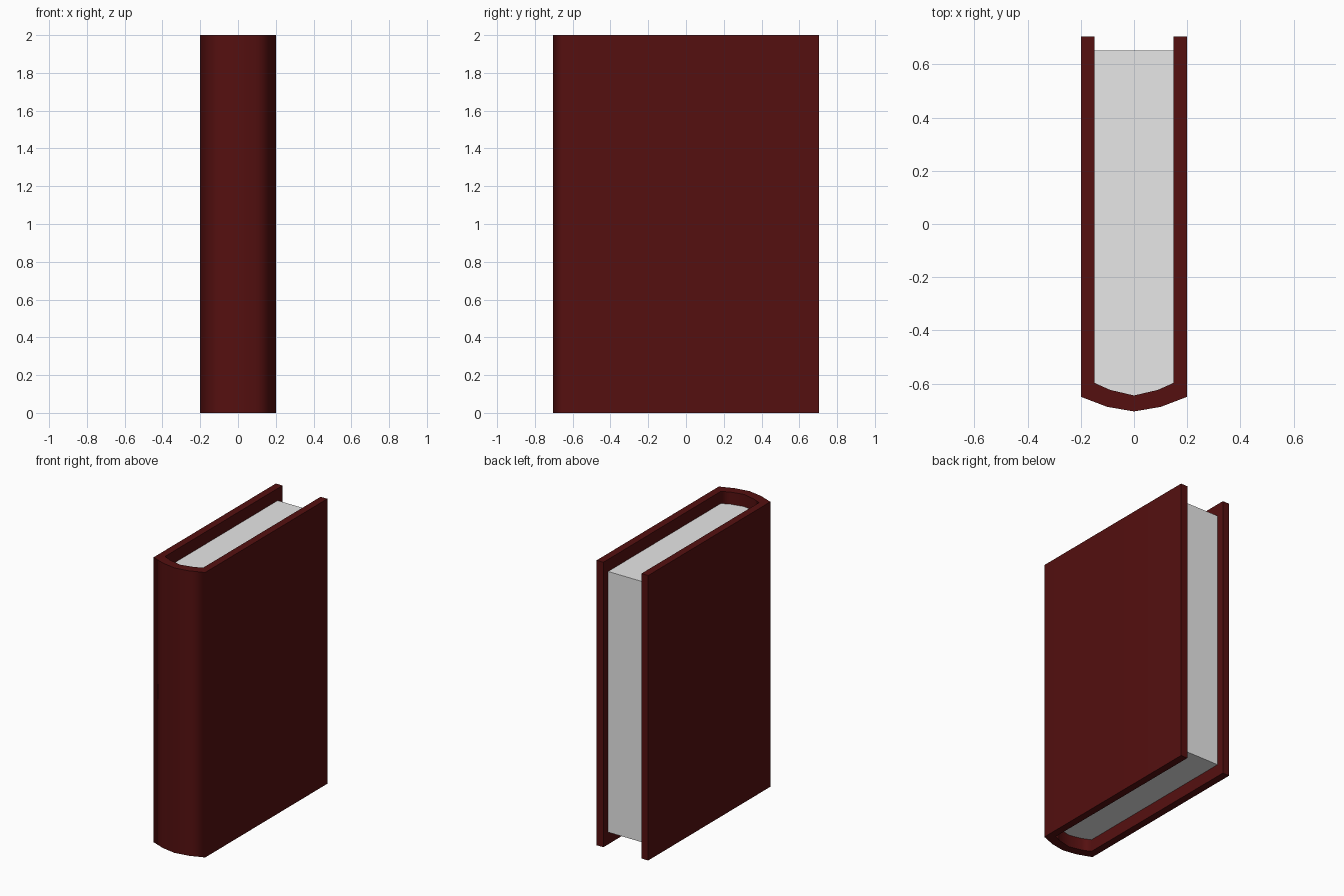
import bpy
import bmesh
from math import radians

cube = bpy.data.objects.get("Cube")
if cube:
    bpy.data.objects.remove(cube, do_unlink=True)


def make_material(name, colour):
    mat = bpy.data.materials.new(name)
    mat.use_nodes = True
    mat.diffuse_color = colour
    mat.node_tree.nodes["Principled BSDF"].inputs["Base Color"].default_value = colour
    return mat


def mirrored(half):
    """Complete a half outline (ending on the centre line) across x = 0."""
    return half + [(-x, y) for x, y in reversed(half[:-1])]


def extrude_outline(name, outline, z_low, z_high, mat):
    """Extrude a closed plan outline upwards into a solid."""
    bm = bmesh.new()
    base = bm.faces.new([bm.verts.new((x, y, z_low)) for x, y in outline])
    result = bmesh.ops.extrude_face_region(bm, geom=[base], use_keep_orig=True)
    top = [v for v in result["geom"] if isinstance(v, bmesh.types.BMVert)]
    bmesh.ops.translate(bm, verts=top, vec=(0, 0, z_high - z_low))
    bmesh.ops.recalc_face_normals(bm, faces=bm.faces)
    mesh = bpy.data.meshes.new(name)
    bm.to_mesh(mesh)
    bm.free()
    mesh.shade_smooth()
    mesh.set_sharp_from_angle(angle=radians(80))
    mesh.materials.append(mat)
    obj = bpy.data.objects.new(name, mesh)
    bpy.context.collection.objects.link(obj)
    # Keep the large boards flat while the spine rounds into them
    weighted = obj.modifiers.new("Flat boards", "WEIGHTED_NORMAL")
    weighted.keep_sharp = True
    return obj


# Plan outlines, from the open edge round the spine
BACK = 0.705
outer = mirrored([(0.2, BACK), (0.2, -0.65), (0.1, -0.688), (0, -BACK)])
inner = mirrored([(0.148, BACK), (0.148, -0.598), (0.09, -0.624), (0, -0.645)])
page_back = 0.652
page_outline = [(x, min(y, page_back)) for x, y in inner]

dark_red = make_material("dark red cloth", (0.09, 0.005, 0.005, 1))
paper = make_material("paper", (0.8, 0.8, 0.8, 1))

# Cover: both boards and the rounded spine in one wrap
extrude_outline("cover", outer + inner[::-1], 0, 2, dark_red)

# Page block, set in from the cover's top, bottom and open edge
extrude_outline("pages", page_outline, 0.085, 1.915, paper)
